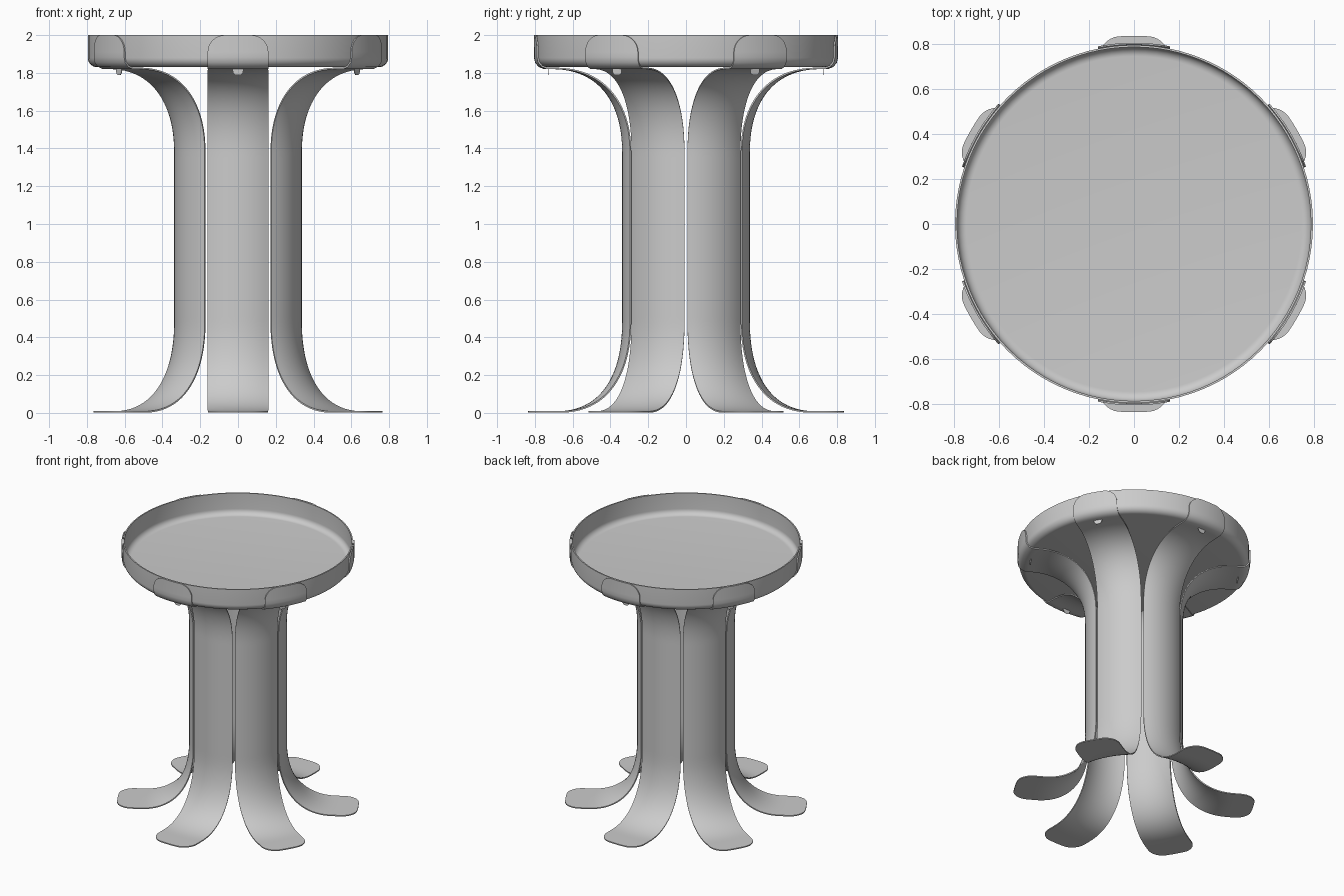
import bpy
import bmesh
from math import sin, cos, pi, sqrt, radians
from mathutils import Vector, Matrix
from mathutils.geometry import interpolate_bezier

cube = bpy.data.objects.get("Cube")
if cube:
    bpy.data.objects.remove(cube, do_unlink=True)

metal = bpy.data.materials.new("grey_metal")
metal.use_nodes = True
GREY = (0.6, 0.6, 0.6, 1)
metal.diffuse_color = GREY
metal.node_tree.nodes["Principled BSDF"].inputs["Base Color"].default_value = GREY

HALF_WIDTH, CORNER, SHEET = 0.16, 0.09, 0.008


def add_object(name, bm, thickness=0):
    """Turn a bmesh into a smooth shaded object, optionally thickened."""
    bmesh.ops.recalc_face_normals(bm, faces=bm.faces)
    mesh = bpy.data.meshes.new(name)
    bm.to_mesh(mesh)
    bm.free()
    mesh.materials.append(metal)
    obj = bpy.data.objects.new(name, mesh)
    bpy.context.collection.objects.link(obj)
    bpy.ops.object.select_all(action="DESELECT")
    obj.select_set(True)
    bpy.context.view_layer.objects.active = obj
    if thickness:
        mod = obj.modifiers.new("sheet", "SOLIDIFY")
        mod.thickness, mod.offset = thickness, 0
        bpy.ops.object.modifier_apply(modifier=mod.name)
    bpy.ops.object.shade_smooth_by_angle(angle=radians(35))
    return obj


def arc(cx, cz, r, start, end, steps=8):
    angles = [radians(start + (end - start) * i / steps) for i in range(steps + 1)]
    return [(cx + r * cos(a), cz + r * sin(a)) for a in angles]


def bezier(*pts):
    knots = [Vector((x, z, 0)) for x, z in pts]
    return [(p.x, p.y) for p in interpolate_bezier(*knots, 24)]


def point_at(path, distance):
    """Point on a polyline at a distance along it."""
    for a, b in zip(path, path[1:]):
        length = (b - a).length
        if distance <= length:
            return a.lerp(b, distance / length)
        distance -= length
    return path[-1]


# Shallow round tray with a rolled lower corner
outline = [(0, 1.83)] + arc(0.745, 1.88, 0.05, -90, 0) + [(0.795, 2), (0.786, 2)]
outline += arc(0.745, 1.88, 0.041, 0, -90) + [(0, 1.839)]
bm = bmesh.new()
verts = [bm.verts.new((r, 0, z)) for r, z in outline]
edges = [bm.edges.new(pair) for pair in zip(verts, verts[1:])]
bmesh.ops.spin(bm, geom=verts + edges, cent=(0, 0, 0), axis=(0, 0, 1),
               angle=2 * pi, steps=96, use_duplicate=False)
bmesh.ops.remove_doubles(bm, verts=bm.verts, dist=0.0005)
add_object("tray", bm)

# Leg profile from the foot tip, up the column and over the tray rim
profile = [(0.836, 0.005)]
profile += bezier((0.68, 0.005), (0.46, 0.005), (0.334, 0.18), (0.334, 0.48))
profile += bezier((0.334, 1.38), (0.334, 1.66), (0.47, 1.824), (0.71, 1.824))
profile += arc(0.745, 1.88, 0.056, -90, 0) + [(0.801, 2)]
path = [Vector(p) for p in profile]
total = sum((b - a).length for a, b in zip(path, path[1:]))

# Stations along the leg, denser at the rounded ends
ends = [CORNER * (1 - cos(pi / 2 * i / 8)) for i in range(9)]
middle = [CORNER + (total - 2 * CORNER) * i / 90 for i in range(1, 90)]
stations = ends + middle + [total - d for d in reversed(ends)]


def build_leg(name):
    bm = bmesh.new()
    rows = []
    for s in stations:
        r, z = point_at(path, s)
        d = min(s, total - s, CORNER)
        half = HALF_WIDTH - CORNER + sqrt(max(0, CORNER ** 2 - (CORNER - d) ** 2))
        sides = [half * i / 6 for i in range(-6, 7)]
        rows.append([bm.verts.new((sqrt(r * r - t * t), t, z)) for t in sides])
    for low, high in zip(rows, rows[1:]):
        for i in range(len(low) - 1):
            bm.faces.new((low[i], low[i + 1], high[i + 1], high[i]))
    return add_object(name, bm, SHEET)


# Small rounded tab hanging under the tray
def build_clip(name):
    edge = [(-0.028, 1.825), (0.028, 1.825)]
    edge += arc(0.006, 1.81, 0.022, 0, -90, 5) + arc(-0.006, 1.81, 0.022, -90, -180, 5)
    bm = bmesh.new()
    bm.faces.new([bm.verts.new((0.727, y, z)) for y, z in edge])
    return add_object(name, bm, 0.004)


places = ["back_left", "back", "back_right", "front_right", "front", "front_left"]
for i, place in enumerate(places):
    turn = Matrix.Rotation(radians(30 + 60 * i), 4, "Z")
    build_leg(place + "_leg").matrix_world = turn
    build_clip(place + "_clip").matrix_world = turn
